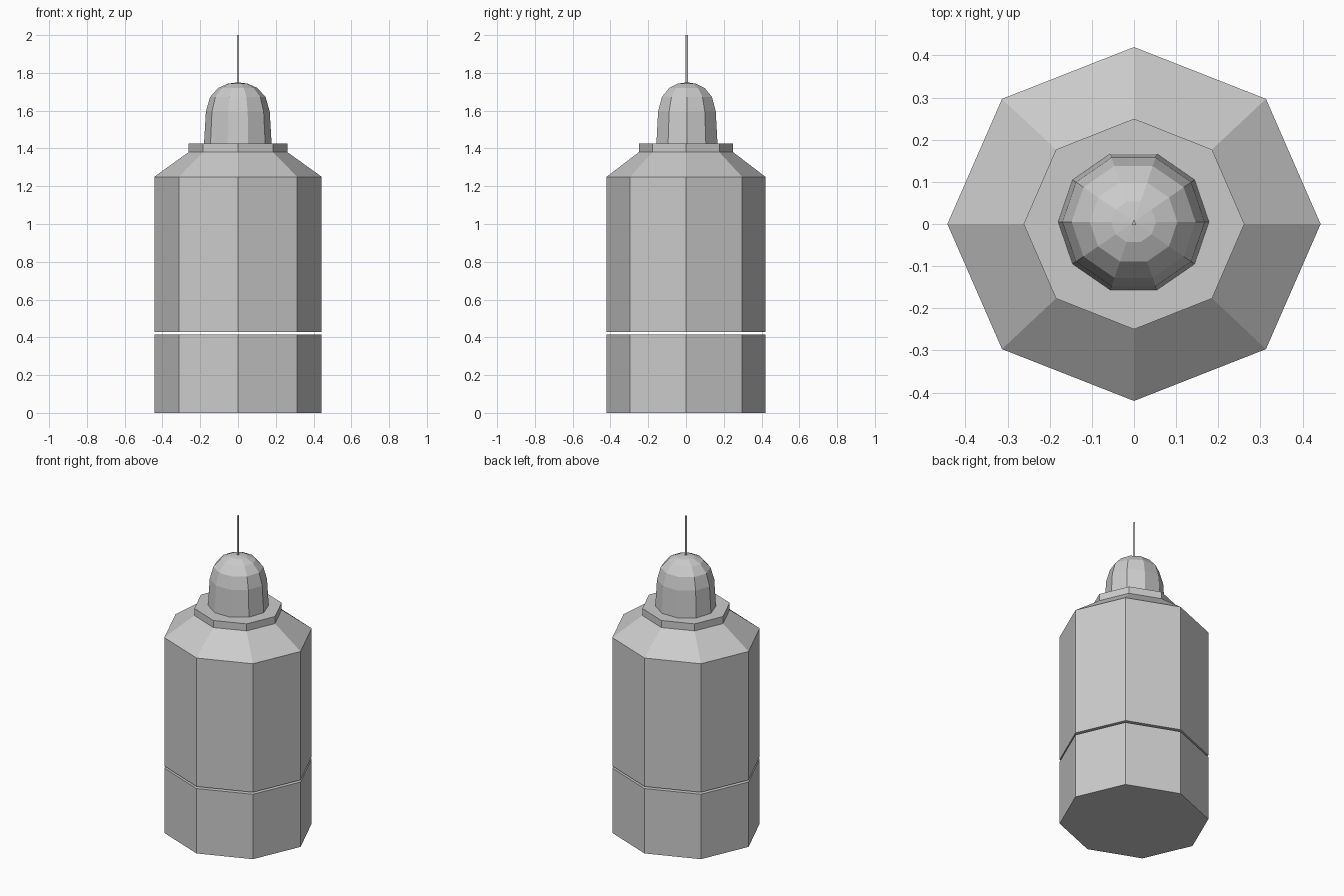
import bpy, bmesh, math

if "Cube" in bpy.data.objects:
    bpy.data.objects.remove(bpy.data.objects["Cube"])


def loft(name, sides, rings, centre=(0, 0), start=0.0):
    """Stack of polygon rings (rx, ry, z); a zero radius makes an apex."""
    bm = bmesh.new()
    loops = []
    for rx, ry, z in rings:
        if rx == 0:
            loops.append([bm.verts.new((centre[0], centre[1], z))] * sides)
            continue
        loop = []
        for i in range(sides):
            a = start + 2 * math.pi * i / sides
            loop.append(bm.verts.new((centre[0] + rx * math.cos(a),
                                      centre[1] + ry * math.sin(a), z)))
        loops.append(loop)
    for low, high in zip(loops, loops[1:]):
        for i in range(sides):
            j = (i + 1) % sides
            quad = [low[i], low[j], high[j], high[i]]
            bm.faces.new(list(dict.fromkeys(quad)))
    # flat caps
    bm.faces.new(loops[0][::-1])
    if rings[-1][0] > 0:
        bm.faces.new(loops[-1])
    bmesh.ops.recalc_face_normals(bm, faces=bm.faces)
    mesh = bpy.data.meshes.new(name)
    bm.to_mesh(mesh)
    bm.free()
    obj = bpy.data.objects.new(name, mesh)
    bpy.context.collection.objects.link(obj)
    return obj


RX, RY = 0.443, 0.42

# Lower drum, separated from the upper one by a narrow gap
loft("lower_body", 8, [(RX, RY, 0), (RX, RY, 0.415)])

# Upper drum with sloped shoulder and collar
loft("upper_body", 8, [(RX, RY, 0.428), (RX, RY, 1.25),
                       (0.262, 0.25, 1.38), (0.262, 0.25, 1.425)])

# Ten-sided dome
dome = [(0.179, 1.425), (0.169, 1.595), (0.147, 1.672),
        (0.104, 1.72), (0.053, 1.743), (0, 1.75)]
loft("dome", 10, [(r, r * 0.95, z) for r, z in dome], centre=(-0.001, 0.005))

# Thin three-sided antenna
loft("antenna", 3, [(0.006, 0.009, 1.745), (0.006, 0.009, 2.0)],
     centre=(0, 0.002), start=math.pi / 2)
